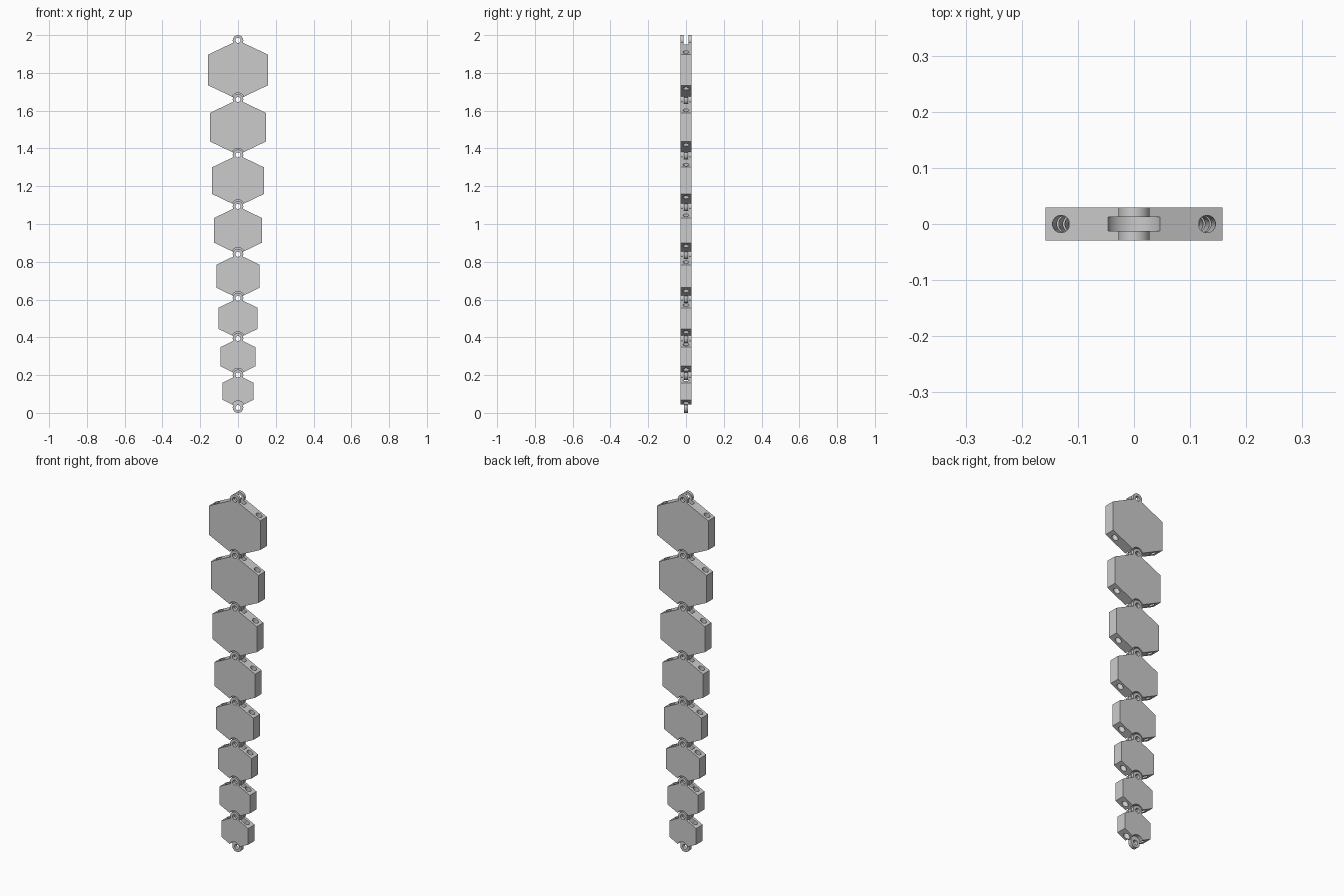
import bpy, bmesh
from math import pi
from mathutils import Vector

if "Cube" in bpy.data.objects:
    bpy.data.objects.remove(bpy.data.objects["Cube"])

N = 8                # links, small at the bottom
HY = 0.029           # half thickness of a link
TY = 0.0105          # half thickness of the tongue
SY = 0.0125          # half width of the clevis slot
EYE, PIN = 0.028, 0.0135


def prism(name, pts, y0, y1):
    """Extrude an x-z outline along y."""
    bm = bmesh.new()
    f = bm.faces.new([bm.verts.new((x, y0, z)) for x, z in pts])
    ext = bmesh.ops.extrude_face_region(bm, geom=[f])
    bmesh.ops.translate(bm, vec=(0, y1 - y0, 0),
                        verts=[v for v in ext["geom"] if isinstance(v, bmesh.types.BMVert)])
    bmesh.ops.recalc_face_normals(bm, faces=bm.faces)
    me = bpy.data.meshes.new(name)
    bm.to_mesh(me)
    bm.free()
    ob = bpy.data.objects.new(name, me)
    bpy.context.collection.objects.link(ob)
    return ob


def disc(z, r, y0, y1):
    """Cylinder along y at a joint."""
    bpy.ops.mesh.primitive_cylinder_add(vertices=40, radius=r, depth=y1 - y0,
                                        location=(0, (y0 + y1) / 2, z), rotation=(pi / 2, 0, 0))
    return bpy.context.object


def rod(a, b, r):
    """Cylinder from point a to point b."""
    a, b = Vector(a), Vector(b)
    bpy.ops.mesh.primitive_cylinder_add(vertices=32, radius=r, depth=(b - a).length,
                                        location=(a + b) / 2,
                                        rotation=(b - a).to_track_quat('Z', 'Y').to_euler())
    return bpy.context.object


def boolean(ob, tool, op):
    m = ob.modifiers.new("bool", 'BOOLEAN')
    m.operation, m.solver, m.object = op, 'EXACT', tool
    bpy.ops.object.select_all(action='DESELECT')
    bpy.context.view_layer.objects.active = ob
    ob.select_set(True)
    bpy.ops.object.modifier_apply(modifier=m.name)
    bpy.data.objects.remove(tool, do_unlink=True)


z = 0.028
for i in range(N):
    pitch = 0.173 + 0.02 * i
    w = 0.083 + 0.0107 * i
    top, mid, s = z + pitch, z + pitch / 2, 0.26 * pitch

    # hexagonal body
    link = prism(f"link_{i + 1}", [(0, z), (w, mid - s), (w, mid + s),
                                   (0, top), (-w, mid + s), (-w, mid - s)], -HY, HY)

    # clearance beside the lower tongue and slot of the upper clevis
    for y0, y1 in ((-0.05, -TY), (TY, 0.05)):
        boolean(link, disc(z, 0.035, y0, y1), 'DIFFERENCE')
    boolean(link, disc(top, 0.051, -SY, SY), 'DIFFERENCE')

    # rounded tongue eye and the two clevis eyes
    boolean(link, disc(z, EYE, -TY, TY), 'UNION')
    for y0, y1 in ((-HY, -SY), (SY, HY)):
        boolean(link, disc(top, EYE, y0, y1), 'UNION')

    # pin holes
    for zz in (z, top):
        boolean(link, disc(zz, PIN, -0.06, 0.06), 'DIFFERENCE')

    # tendon holes, leaning with the taper
    hx = 0.053 + 0.0114 * i
    lean = 0.022 * pitch
    for side in (-1, 1):
        boolean(link, rod((side * (hx - 2 * lean), 0, z), (side * hx, 0, top), 0.0155),
                'DIFFERENCE')

    bpy.ops.object.shade_smooth_by_angle(angle=0.5)
    z = top
